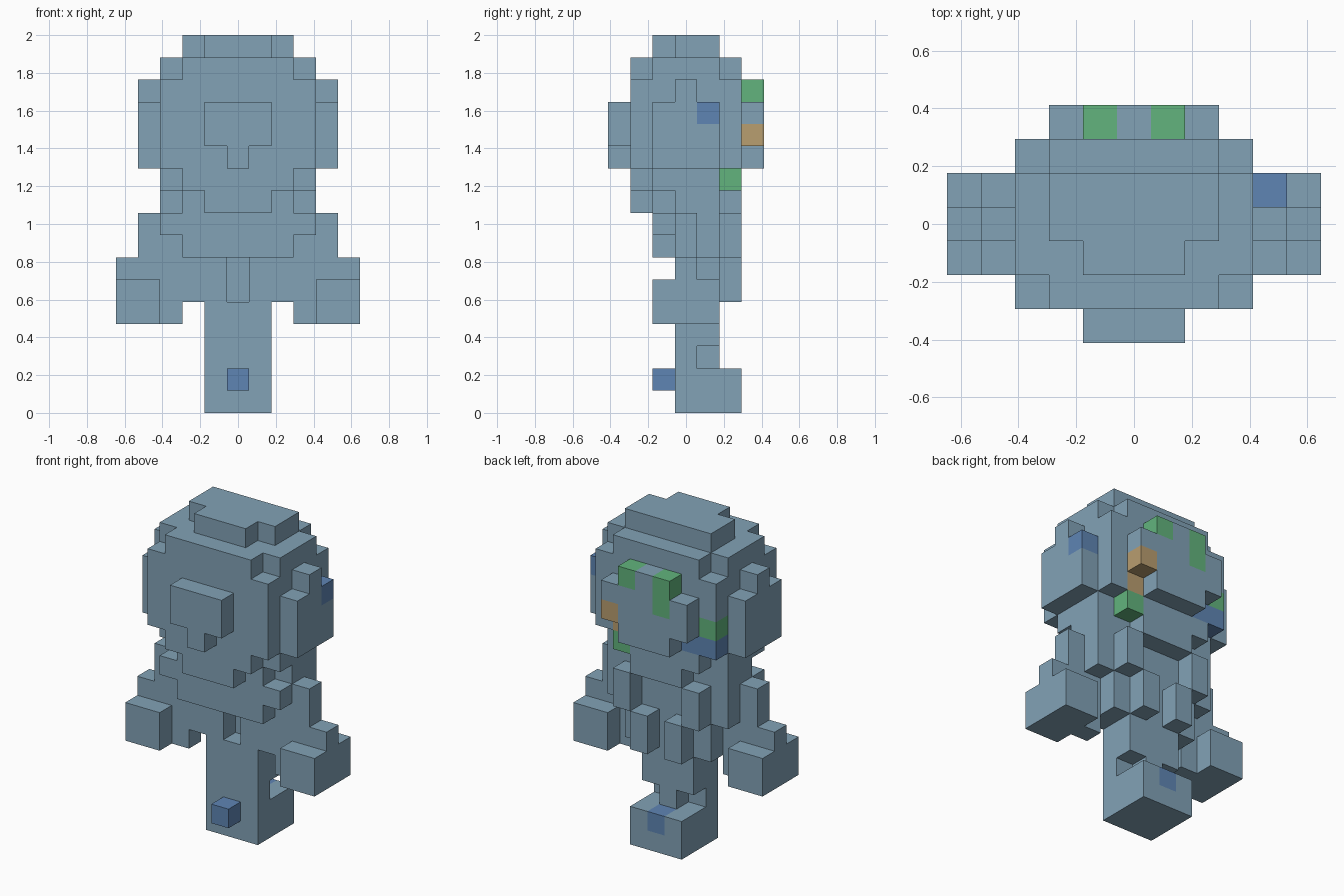
import bpy
import bmesh
from mathutils import Vector

cube = bpy.data.objects.get("Cube")
if cube:
    bpy.data.objects.remove(cube)

U = 2 / 17  # size of one block


def material(name, rgb):
    m = bpy.data.materials.new(name)
    m.use_nodes = True
    m.diffuse_color = (*rgb, 1)
    m.node_tree.nodes["Principled BSDF"].inputs["Base Color"].default_value = (*rgb, 1)
    return m


materials = [
    material("grey_blue", (0.223, 0.361, 0.468)),
    material("green", (0.122, 0.456, 0.205)),
    material("blue", (0.114, 0.235, 0.456)),
    material("tan", (0.485, 0.342, 0.162)),
]


def box(x, y, z):
    """Cells in three inclusive ranges."""
    return {(i, j, k) for i in range(x[0], x[1] + 1)
            for j in range(y[0], y[1] + 1) for k in range(z[0], z[1] + 1)}


def wide(h, y, z):
    """Box centred on x, reaching h cells to each side."""
    return box((-h, h), y, z)


def mirrored(cells):
    return cells | {(-i, j, k) for i, j, k in cells}


parts = {}

# Foot with a toe block, and the single leg
parts["foot"] = wide(1, (0, 2), (0, 1)) | {(0, -1, 1)}
parts["leg"] = (wide(1, (0, 0), (2, 4)) | wide(0, (1, 1), (2, 2))
                | wide(1, (1, 1), (3, 4)))

# Torso: waist with a front groove, then stepped chest
parts["waist"] = wide(2, (0, 1), (5, 6)) - wide(0, (0, 0), (5, 6))
parts["chest"] = (wide(3, (0, 1), (7, 8)) | wide(2, (-1, -1), (7, 7))
                  | wide(3, (-1, -1), (8, 8)))
parts["back_ridges"] = mirrored(box((1, 1), (2, 2), (5, 6))
                                | box((2, 2), (2, 2), (7, 8)))

# Arms and hands
arm = (box((3, 3), (0, 0), (4, 6)) | box((4, 4), (0, 0), (6, 8))
       | box((5, 5), (0, 0), (6, 6)))
parts["arms"] = mirrored(arm)
parts["hands"] = mirrored(box((4, 5), (-1, 1), (4, 5)))

# Neck
parts["neck"] = (wide(1, (-2, -2), (9, 9)) | wide(2, (-1, -1), (9, 9))
                 | wide(3, (0, 1), (9, 9)) | wide(1, (2, 2), (9, 9))
                 | wide(2, (-2, 2), (10, 10)) | wide(3, (-1, 1), (10, 10)))

# Head with crown, ears, muzzle and rear panel
parts["head"] = wide(3, (-2, 2), (11, 14))
parts["crown"] = (wide(3, (-1, 1), (15, 15)) | wide(2, (-2, 2), (15, 15))
                  | wide(2, (0, 1), (16, 16)) | wide(1, (-1, -1), (16, 16)))
parts["ears"] = mirrored(box((4, 4), (-1, 1), (11, 13)) | {(4, 0, 14)})
parts["muzzle"] = wide(1, (-3, -3), (12, 13)) | {(0, -3, 11)}
parts["rear_panel"] = wide(2, (3, 3), (12, 13)) | wide(1, (3, 3), (11, 14))

# Coloured blocks
painted = {
    1: {(1, 3, 14), (-1, 3, 14), (-1, 3, 13), (2, 2, 10), (-3, 2, 12)},
    2: {(0, -1, 1), (0, 2, 1), (4, 1, 13), (-3, 2, 11), (-2, 2, 11)},
    3: {(2, 3, 12), (2, 2, 11)},
}
colour = {cell: index for index, cells in painted.items() for cell in cells}
solid = set().union(*parts.values())


def build(name, cells):
    """Skin a set of cells, leaving out faces hidden inside the solid."""
    bm = bmesh.new()
    for cell in sorted(cells):
        centre = Vector(cell) + Vector((0, 0, 0.5))
        for axis in range(3):
            for sign in (-1, 1):
                n = Vector((0, 0, 0))
                n[axis] = sign
                if tuple(int(a + b) for a, b in zip(cell, n)) in solid:
                    continue
                u = Vector((0, 0, 0))
                u[(axis + 1) % 3] = 0.5
                v = n.cross(u)
                mid = centre + n / 2
                corners = (mid - u - v, mid + u - v, mid + u + v, mid - u + v)
                face = bm.faces.new([bm.verts.new(c * U) for c in corners])
                face.material_index = colour.get(cell, 0)
    bmesh.ops.remove_doubles(bm, verts=bm.verts[:], dist=U / 100)
    bmesh.ops.dissolve_limit(bm, angle_limit=0.01, verts=bm.verts[:],
                             edges=bm.edges[:], delimit={"MATERIAL"})
    mesh = bpy.data.meshes.new(name)
    for m in materials:
        mesh.materials.append(m)
    bm.to_mesh(mesh)
    bm.free()
    bpy.context.collection.objects.link(bpy.data.objects.new(name, mesh))


for part_name, part_cells in parts.items():
    build(part_name, part_cells)
